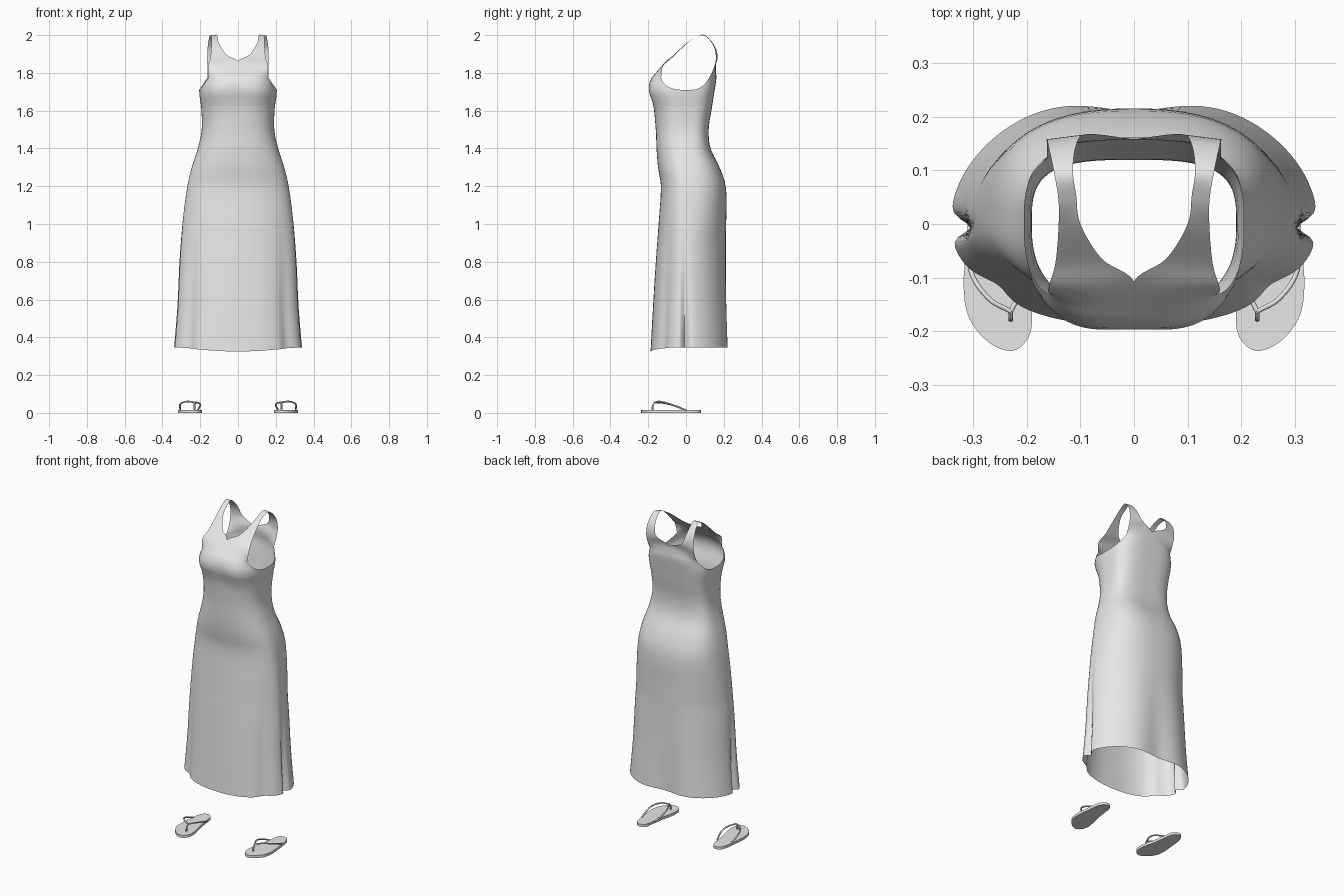
import bpy, bmesh, math
from mathutils import Vector

if "Cube" in bpy.data.objects:
    bpy.data.objects.remove(bpy.data.objects["Cube"])


def material(name, rgb):
    m = bpy.data.materials.new(name)
    m.diffuse_color = (*rgb, 1)
    m.use_nodes = True
    m.node_tree.nodes["Principled BSDF"].inputs["Base Color"].default_value = m.diffuse_color
    return m


GREY = material("light grey", (0.8, 0.8, 0.8))


def spline(keys, t):
    """Smooth curve through (t, value, value...) rows."""
    n = len(keys)
    t = min(max(t, keys[0][0]), keys[-1][0])
    i = next(j for j in range(n - 1) if t <= keys[j + 1][0])

    def slope(j, c):
        a, b = keys[max(j - 1, 0)], keys[min(j + 1, n - 1)]
        return (b[c] - a[c]) / (b[0] - a[0])

    a, b = keys[i], keys[i + 1]
    h = b[0] - a[0]
    u = (t - a[0]) / h
    return [(2*u**3 - 3*u**2 + 1) * a[c] + (u**3 - 2*u**2 + u) * h * slope(i, c)
            + (3*u**2 - 2*u**3) * b[c] + (u**3 - u**2) * h * slope(i + 1, c)
            for c in range(1, len(a))]


def add_object(name, data):
    ob = bpy.data.objects.new(name, data)
    bpy.context.collection.objects.link(ob)
    data.materials.append(GREY)
    return ob


def smooth(ob, degrees):
    bpy.ops.object.select_all(action='DESELECT')
    ob.select_set(True)
    bpy.context.view_layer.objects.active = ob
    bpy.ops.object.shade_smooth_by_angle(angle=math.radians(degrees))


# ---- dress body: height, half width, front y, back y
BODY = [
    (0.32, 0.345, -0.198, 0.25), (0.55, 0.325, -0.182, 0.236),
    (0.80, 0.312, -0.163, 0.224), (1.00, 0.295, -0.146, 0.217),
    (1.20, 0.268, -0.133, 0.210), (1.30, 0.245, -0.148, 0.178),
    (1.40, 0.213, -0.156, 0.130), (1.50, 0.192, -0.160, 0.120),
    (1.62, 0.195, -0.176, 0.138), (1.70, 0.206, -0.208, 0.150),
    (1.74, 0.200, -0.205, 0.157), (1.78, 0.190, -0.185, 0.162),
]
ARM = 40          # armhole spans +-ARM degrees round the side
STEP = 2.5


def bell(a, centre, width):
    return math.exp(-((a - centre) / width) ** 2)


def body_point(deg, z):
    w, front, back = spline(BODY, z)
    up = min(max((z - 0.9) / 0.6, 0), 1)
    n = 2 + up * (0.5 if deg < 0 else 1.2)
    c, s = math.cos(math.radians(deg)), math.sin(math.radians(deg))
    x = w * max(c, 0) ** (2 / n)
    y = (front if s < 0 else back) * abs(s) ** (2 / n)
    # skirt folds towards the hem, and the dip between the bust
    k = min(max((1.1 - z) / 0.75, 0), 1)
    f = 1 - k * (0.05 * bell(deg, -90, 20) + 0.15 * bell(deg, 90, 20)
                 + 0.06 * bell(deg, -38, 9))
    f -= k ** 1.6 * 0.11 * bell(deg, -2, 5)
    f -= 0.06 * bell(deg, -90, 20) * bell(z, 1.7, 0.09)
    return Vector((x * f if c > 1e-6 else 0, y * f, z))


def top_height(deg):
    return 1.71 + 0.065 * min(abs(deg) / ARM, 1) ** 2.2


def hem_height(deg):
    return 0.347 - 0.022 * max(0, -math.sin(math.radians(deg))) ** 3


def add_grid(bm, rows):
    vs = [[bm.verts.new(p) for p in row] for row in rows]
    for a, b in zip(vs, vs[1:]):
        for i in range(len(a) - 1):
            bm.faces.new((a[i], a[i + 1], b[i + 1], b[i]))


bm = bmesh.new()
angles = [-90 + STEP * i for i in range(int(180 / STEP) + 1)]
ROWS = 44
add_grid(bm, [[body_point(d, hem_height(d) + (top_height(d) - hem_height(d)) * k / ROWS)
               for d in angles] for k in range(ROWS + 1)])

# ---- bodice and shoulder strap: neckline edge xyz, armhole edge xyz
K = int((90 - ARM) / STEP)
front_ring = [body_point(-90 + STEP * i, 1.775) for i in range(K + 1)]
back_ring = [body_point(90 - STEP * i, 1.775) for i in range(K + 1)]
STRAP = [
    (0, *front_ring[0], *front_ring[-1]),
    (1, 0, -0.107, 1.86, 0.160, -0.121, 1.835),
    (2, 0.06, -0.065, 1.895, 0.147, -0.075, 1.878),
    (3, 0.10, 0.0, 1.955, 0.141, -0.01, 1.942),
    (4, 0.108, 0.055, 1.99, 0.141, 0.045, 1.985),
    (5, 0.114, 0.10, 2.0, 0.150, 0.10, 1.996),
    (6, 0.107, 0.150, 1.945, 0.160, 0.147, 1.94),
    (7, 0.085, 0.168, 1.885, 0.163, 0.158, 1.875),
    (8, 0, 0.158, 1.84, 0.162, 0.145, 1.82),
    (9, *back_ring[0], *back_ring[-1]),
]


def strap_row(t):
    v = spline(STRAP, t)
    inner, outer = Vector(v[:3]), Vector(v[3:])
    inner.x = max(inner.x, 0)
    row = []
    for i in range(K + 1):
        s = i / K
        p = inner.lerp(outer, s)
        # carry the body's roundness up into the bodice
        for ring, d in ((front_ring, t), (back_ring, 9 - t)):
            p += (ring[i] - ring[0].lerp(ring[-1], s)) * max(0, 1 - d / 2) ** 2
        row.append(p)
    return row


add_grid(bm, [strap_row(i / 6) for i in range(55)])
bmesh.ops.remove_doubles(bm, verts=bm.verts[:], dist=0.0002)
me = bpy.data.meshes.new("dress")
bm.to_mesh(me)
bm.free()
dress = add_object("dress", me)
smooth(dress, 60)
mirror = dress.modifiers.new("mirror", 'MIRROR')
mirror.merge_threshold = 0.0005

# ---- sandals
SOLE = [(0.190, -0.17), (0.197, -0.212), (0.228, -0.237), (0.272, -0.22),
        (0.308, -0.175), (0.318, -0.115), (0.312, -0.04), (0.303, 0.03),
        (0.287, 0.07), (0.257, 0.08), (0.230, 0.06), (0.220, 0.0),
        (0.211, -0.06), (0.197, -0.12)]
TOE = (0.23, -0.163, 0.056)
STRAPS = {
    "toe_post": [(0.23, -0.178, 0.014), (0.23, -0.175, 0.04), TOE],
    "inner_strap": [TOE, (0.207, -0.115, 0.052), (0.200, -0.06, 0.038), (0.214, 0.0, 0.014)],
    "outer_strap": [TOE, (0.272, -0.138, 0.060), (0.305, -0.085, 0.047), (0.306, 0.0, 0.014)],
}
loop = [(i, *p) for i, p in enumerate(SOLE[-2:] + SOLE + SOLE[:3])]

for side, sx in (("left", 1), ("right", -1)):
    # sole: rounded outline pulled up to its thickness
    bm = bmesh.new()
    pts = [spline(loop, 2 + i / 4) for i in range(len(SOLE) * 4)]
    face = bm.faces.new([bm.verts.new((sx * x, y, 0)) for x, y in pts])
    ext = bmesh.ops.extrude_face_region(bm, geom=[face])
    for v in ext["geom"]:
        if isinstance(v, bmesh.types.BMVert):
            v.co.z = 0.016
    bmesh.ops.recalc_face_normals(bm, faces=bm.faces[:])
    me = bpy.data.meshes.new(side + "_sole")
    bm.to_mesh(me)
    bm.free()
    smooth(add_object(side + "_sole", me), 40)
    # straps: round cords along smooth paths
    for name, path in STRAPS.items():
        cu = bpy.data.curves.new(side + "_" + name, 'CURVE')
        cu.dimensions = '3D'
        cu.bevel_depth = 0.0045
        cu.bevel_resolution = 2
        cu.use_fill_caps = True
        keys = [(i, *p) for i, p in enumerate(path)]
        count = (len(path) - 1) * 6 + 1
        sp = cu.splines.new('POLY')
        sp.points.add(count - 1)
        for i in range(count):
            x, y, z = spline(keys, i / 6)
            sp.points[i].co = (sx * x, y, z, 1)
        add_object(cu.name, cu)
